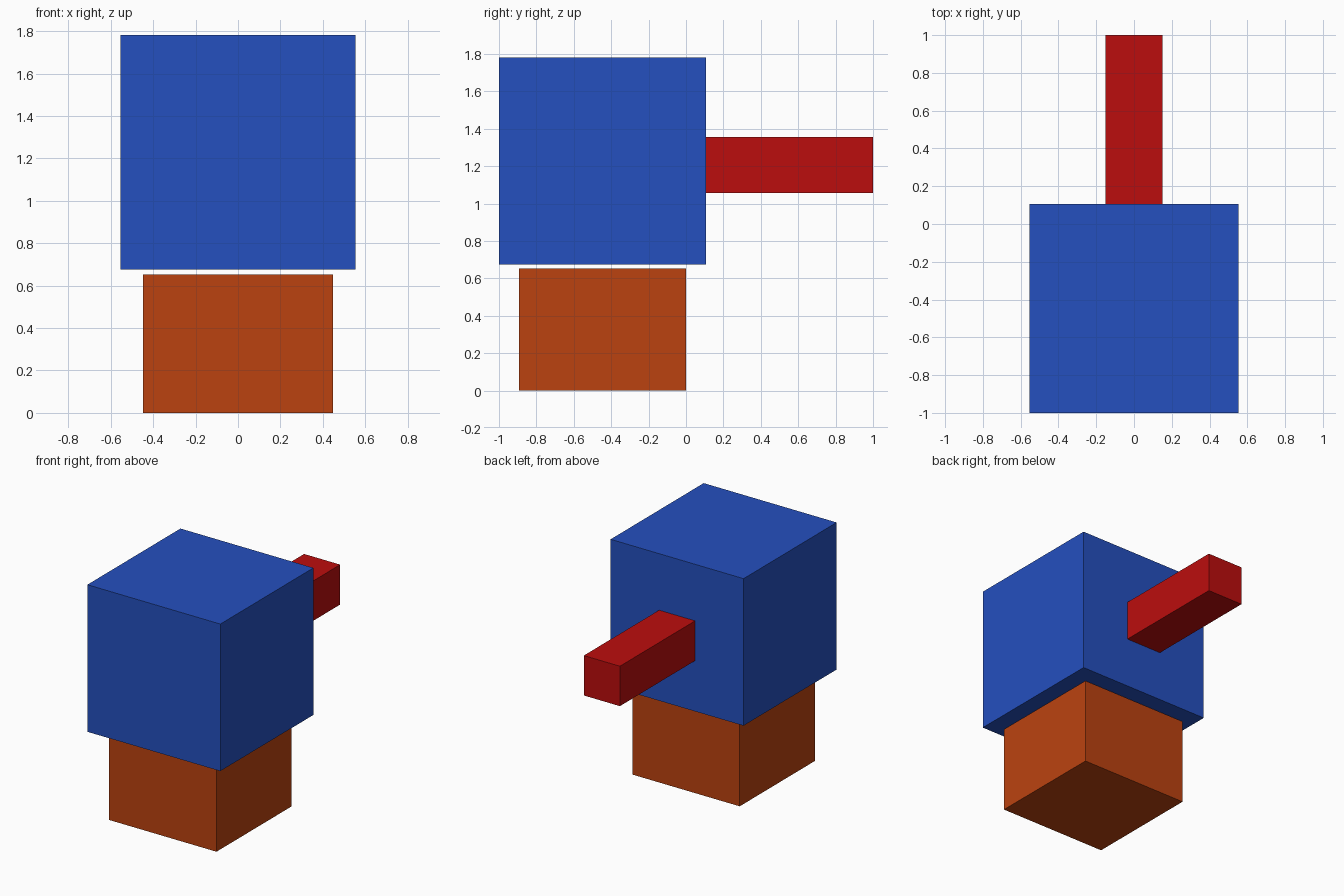
import bpy

if "Cube" in bpy.data.objects:
    bpy.data.objects.remove(bpy.data.objects["Cube"])


def box(name, lo, hi, color):
    """Axis-aligned box between two corners, with its own colour."""
    centre = [(a + b) / 2 for a, b in zip(lo, hi)]
    size = [b - a for a, b in zip(lo, hi)]
    bpy.ops.mesh.primitive_cube_add(size=1, location=centre)
    obj = bpy.context.object
    obj.name = name
    obj.scale = size
    bpy.ops.object.transform_apply(location=False, rotation=False, scale=True)
    mat = bpy.data.materials.new(name + "_colour")
    mat.diffuse_color = (*color, 1)
    mat.use_nodes = True
    mat.node_tree.nodes["Principled BSDF"].inputs["Base Color"].default_value = mat.diffuse_color
    obj.data.materials.append(mat)
    return obj


# Orange base, with a narrow gap below the blue block
box("base_block", (-0.447, -0.894, 0), (0.447, 0.0, 0.653), (0.50, 0.055, 0.005))

# Large blue cube on top
box("upper_cube", (-0.553, -1.0, 0.675), (0.553, 0.106, 1.781), (0.018, 0.08, 0.52))

# Red bar sticking out of the back
box("rear_bar", (-0.15, 0.106, 1.056), (0.15, 1.0, 1.356), (0.50, 0.004, 0.004))
